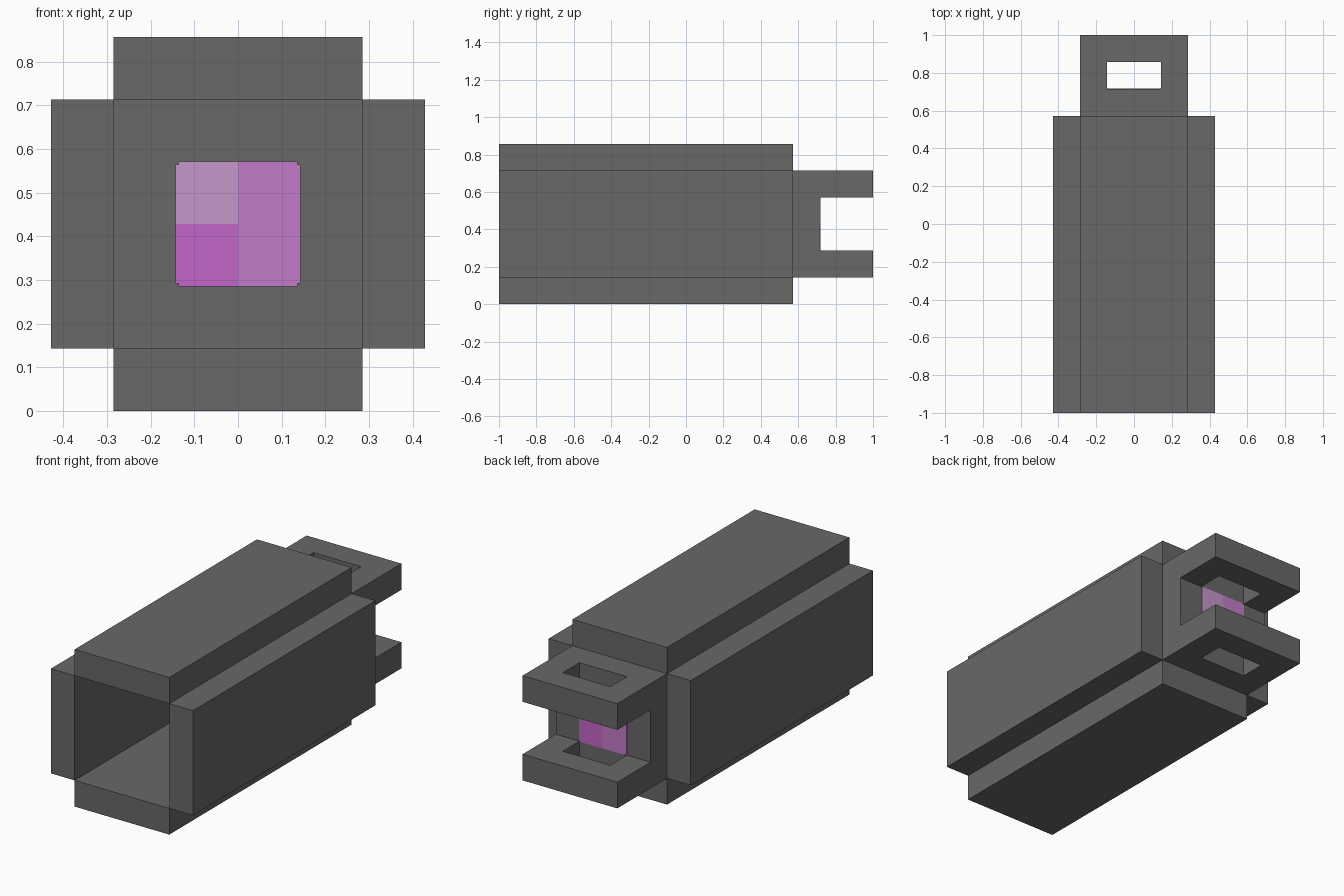
import bpy
import bmesh
from mathutils import Matrix

if "Cube" in bpy.data.objects:
    bpy.data.objects.remove(bpy.data.objects["Cube"], do_unlink=True)

U = 1 / 7            # wall thickness, the module of the whole design
MID = 3 * U          # height of the long axis
FRONT, REAR = -1, 4 * U


def material(name, hex_code):
    rgb = [int(hex_code[i:i + 2], 16) / 255 for i in (0, 2, 4)]
    lin = [c / 12.92 if c < 0.04045 else ((c + 0.055) / 1.055) ** 2.4 for c in rgb]
    mat = bpy.data.materials.new(name)
    mat.use_nodes = True
    mat.diffuse_color = (*lin, 1)
    bsdf = mat.node_tree.nodes["Principled BSDF"]
    bsdf.inputs["Base Color"].default_value = (*lin, 1)
    bsdf.inputs["Roughness"].default_value = 0.8
    return mat


GREY = material("dark grey", "686868")
PALE = material("pale mauve", "C598CA")
VIVID = material("vivid magenta", "C366C8")
ORCHID = material("orchid", "C47CC9")


def add_object(name, bm, mats):
    bmesh.ops.recalc_face_normals(bm, faces=bm.faces)
    mesh = bpy.data.meshes.new(name)
    bm.to_mesh(mesh)
    bm.free()
    for mat in mats:
        mesh.materials.append(mat)
    obj = bpy.data.objects.new(name, mesh)
    bpy.context.collection.objects.link(obj)
    return obj


def box(name, size, centre):
    bm = bmesh.new()
    bmesh.ops.create_cube(bm, size=1, matrix=Matrix.Translation(centre) @ Matrix.Diagonal((*size, 1)))
    return add_object(name, bm, [GREY])


# Four walls of the open tube
length, mid_y = REAR - FRONT, (REAR + FRONT) / 2
for side, name in ((1, "left"), (-1, "right")):
    box(name + "_wall", (U, length, 4 * U), (side * 2.5 * U, mid_y, MID))
for side, name in ((1, "top"), (-1, "bottom")):
    box(name + "_wall", (4 * U, length, U), (0, mid_y, MID + side * 2.5 * U))

# Rear fork: a C-shaped side profile extruded across the width
outline = [(4, 1), (7, 1), (7, 2), (5, 2), (5, 4), (7, 4), (7, 5), (4, 5)]
bm = bmesh.new()
face = bm.faces.new([bm.verts.new((-2 * U, y * U, z * U)) for y, z in outline])
extruded = bmesh.ops.extrude_face_region(bm, geom=[face])["geom"]
bmesh.ops.translate(bm, vec=(4 * U, 0, 0),
                    verts=[v for v in extruded if isinstance(v, bmesh.types.BMVert)])
fork = add_object("rear_fork", bm, [GREY])

# Slot through each prong, one cutter per prong
for side, name in ((1, "upper"), (-1, "lower")):
    cutter = box(name + "_slot_cutter", (2 * U, U, 2 * U), (0, 5.5 * U, MID + side * 2 * U))
    cutter.hide_render = True
    cutter.hide_set(True)
    cut = fork.modifiers.new(name + "_slot", "BOOLEAN")
    cut.operation, cut.solver, cut.object = "DIFFERENCE", "EXACT", cutter
bpy.context.view_layer.objects.active = fork
fork.select_set(True)
for cut in list(fork.modifiers):
    bpy.ops.object.modifier_apply(modifier=cut.name)
for name in ("upper", "lower"):
    bpy.data.objects.remove(bpy.data.objects[name + "_slot_cutter"], do_unlink=True)


# Coloured panels on both faces of the fork's base, with tiny notched corners
def panel(name, y, facing):
    steps = [-U, -U + 0.007, 0, U - 0.007, U]
    last = len(steps) - 2
    bm = bmesh.new()
    grid = [[bm.verts.new((-facing * a, y, MID + b)) for b in steps] for a in steps]
    for i in range(last + 1):
        for j in range(last + 1):
            if i in (0, last) and j in (0, last):
                continue
            f = bm.faces.new((grid[i][j], grid[i + 1][j], grid[i + 1][j + 1], grid[i][j + 1]))
            # seen head on: pale upper left, vivid lower left, orchid right
            f.material_index = 2 if steps[i] >= 0 else int(steps[j] < 0)
    base = list(bm.faces)
    solid = bmesh.ops.extrude_face_region(bm, geom=base, use_keep_orig=True)["geom"]
    bmesh.ops.translate(bm, vec=(0, facing * 0.004, 0),
                        verts=[v for v in solid if isinstance(v, bmesh.types.BMVert)])
    add_object(name, bm, [PALE, VIVID, ORCHID])


panel("inner_panel", 4 * U, -1)
panel("rear_panel", 5 * U, 1)
